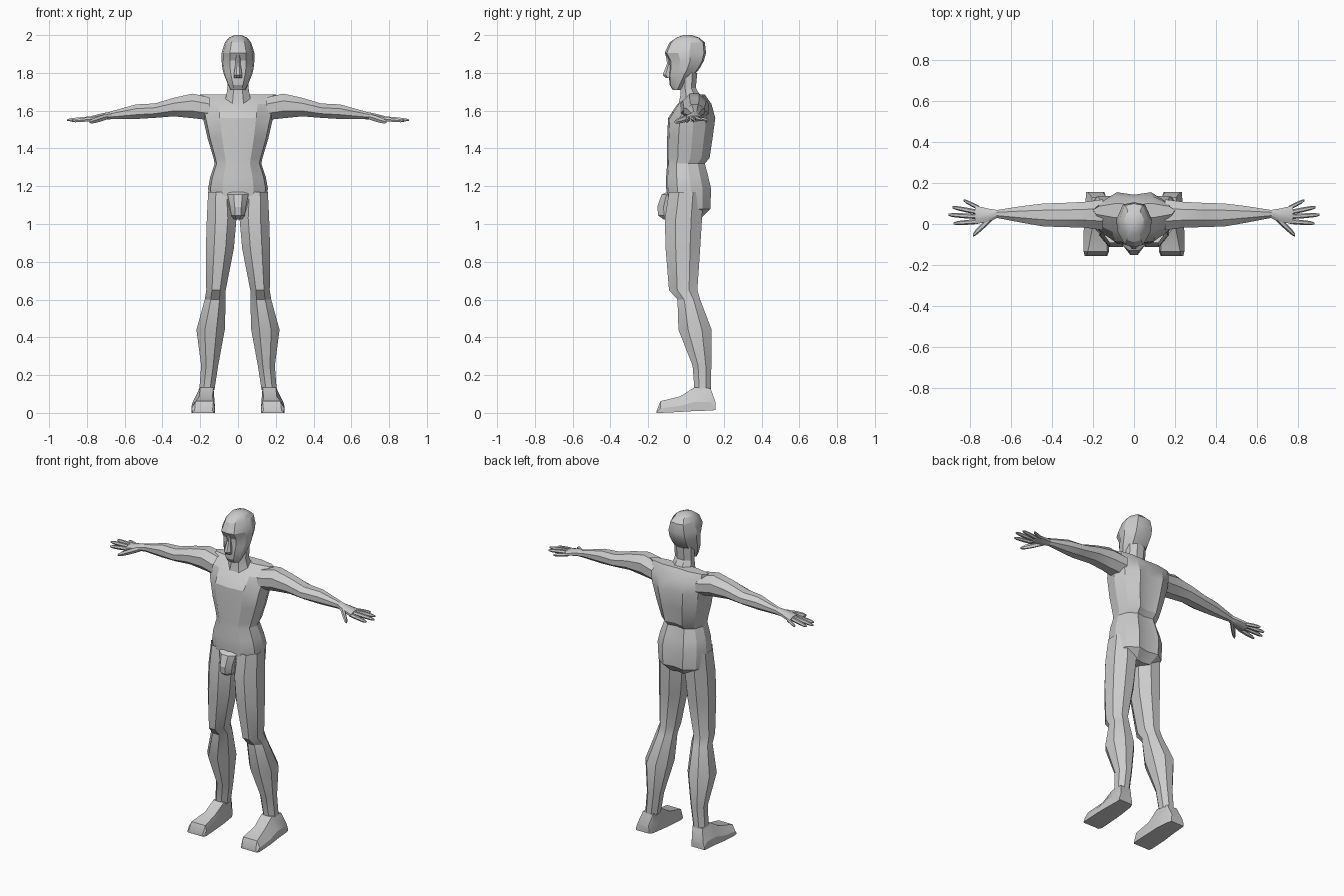
import bpy, bmesh, math

# Unit cross-sections spanning -1..1
OCT = [(math.cos(a) / math.cos(math.pi / 8), math.sin(a) / math.cos(math.pi / 8))
       for a in [math.pi / 8 + i * math.pi / 4 for i in range(8)]]
HEX = [(math.cos(i * math.pi / 3), math.sin(i * math.pi / 3)) for i in range(6)]


def symmetric(half):
    """Complete a half section running from front centre to back centre."""
    return half + [(-u, v) for u, v in reversed(half[1:-1])]


TRUNK = symmetric([(0, -1), (.52, -.92), (.92, -.5), (1, .1), (.85, .62), (.45, 1), (0, .9)])
SKULL = symmetric([(0, -1), (.5, -.9), (.9, -.35), (1, .2), (.62, .9), (0, 1)])


def ring_z(sec, z, x0, x1, y0, y1):
    return [((x0 + x1) / 2 + u * (x1 - x0) / 2, (y0 + y1) / 2 + v * (y1 - y0) / 2, z) for u, v in sec]


def ring_x(sec, x, y0, y1, z0, z1):
    return [(x, (y0 + y1) / 2 + u * (y1 - y0) / 2, (z0 + z1) / 2 + v * (z1 - z0) / 2) for u, v in sec]


def loft(name, rings, mirror=False, caps=(True, True)):
    bm = bmesh.new()
    loops = [[bm.verts.new(p) for p in r] for r in rings]
    for a, b in zip(loops, loops[1:]):
        for i in range(len(a)):
            j = (i + 1) % len(a)
            bm.faces.new((a[i], a[j], b[j], b[i]))
    if caps[0]:
        bm.faces.new(loops[0])
    if caps[1]:
        bm.faces.new(loops[-1])
    bmesh.ops.recalc_face_normals(bm, faces=bm.faces)
    me = bpy.data.meshes.new(name)
    bm.to_mesh(me)
    bm.free()
    ob = bpy.data.objects.new(name, me)
    bpy.context.collection.objects.link(ob)
    if mirror:
        ob.modifiers.new("Mirror", 'MIRROR').use_mirror_merge = False
    bpy.ops.object.select_all(action='DESELECT')
    ob.select_set(True)
    bpy.context.view_layer.objects.active = ob
    bpy.ops.object.shade_smooth_by_angle(angle=math.radians(25))
    return ob


# Torso: z, half width, front y, back y
loft("torso", [ring_z(TRUNK, z, -w, w, f, b) for z, w, f, b in [
    (1.03, .10, -.08, .08), (1.08, .15, -.095, .13), (1.19, .158, -.105, .132),
    (1.25, .147, -.105, .118), (1.32, .123, -.10, .10), (1.35, .13, -.10, .125),
    (1.45, .16, -.10, .14), (1.56, .185, -.095, .155), (1.635, .20, -.045, .135),
    (1.685, .20, .03, .10)]])

# Bulge at the front of the pelvis
loft("pelvis_front", [ring_z(OCT, z, -w, w, f, -.04) for z, w, f in [
    (1.17, .06, -.10), (1.155, .055, -.13), (1.09, .042, -.152), (1.045, .036, -.147), (1.025, .022, -.12)]])

# Neck
loft("neck", [ring_z(OCT, z, -w, w, f, b) for z, w, f, b in [
    (1.63, .075, -.04, .10), (1.68, .062, -.03, .075), (1.72, .056, -.028, .052), (1.80, .058, -.03, .06)]],
    caps=(False, False))

# Head with brow ridge and recessed eye line
loft("head", [ring_z(SKULL, z, -w, w, f, b) for z, w, f, b in [
    (1.71, .038, -.07, -.03), (1.735, .052, -.086, .0), (1.79, .074, -.092, .045),
    (1.82, .082, -.088, .07), (1.865, .087, -.09, .095), (1.905, .087, -.113, .106),
    (1.96, .07, -.088, .10), (1.987, .048, -.05, .07), (2.0, .018, -.015, .03)]])

# Nose
loft("nose", [ring_z(OCT, z, -w, w, f, -.07) for z, w, f in [
    (1.895, .012, -.108), (1.85, .013, -.10), (1.79, .022, -.123), (1.772, .02, -.105)]])

# Legs: z, inner x, outer x, front y, back y
loft("leg", [ring_z(OCT, *r) for r in [
    (1.17, .02, .158, -.09, .09), (1.03, .008, .165, -.112, .085), (.87, .022, .17, -.108, .075),
    (.65, .065, .168, -.09, .06), (.60, .065, .176, -.045, .075), (.44, .07, .22, -.04, .136),
    (.25, .105, .195, .035, .134), (.12, .125, .205, .045, .132)]], mirror=True, caps=(False, False))

# Feet: y, sole x range, sole z, top x range, top z
def foot_ring(y, x0, x1, zb, t0, t1, zt):
    return [(x0, y, zb), (x1, y, zb), (x1, y, (zb + zt) * .4), (t1, y, zt), (t0, y, zt), (x0, y, (zb + zt) * .5)]


loft("foot", [foot_ring(*r) for r in [
    (.155, .145, .235, .015, .15, .225, .06), (.13, .135, .235, .012, .135, .205, .13),
    (.045, .125, .24, .01, .13, .20, .135), (-.03, .123, .245, .005, .135, .205, .088),
    (-.135, .122, .245, 0, .13, .225, .062), (-.155, .13, .24, 0, .135, .23, .012)]], mirror=True)

# Arms: x, front y, back y, low z, high z
loft("arm", [ring_x(OCT, *r) for r in [
    (.15, -.03, .12, 1.55, 1.67), (.24, -.018, .108, 1.56, 1.69), (.34, -.015, .103, 1.57, 1.668),
    (.44, -.012, .10, 1.562, 1.638), (.54, .005, .088, 1.556, 1.633), (.67, .03, .068, 1.555, 1.597)]],
    mirror=True, caps=(False, False))

# Palms
loft("palm", [ring_x(OCT, *r) for r in [
    (.665, .03, .068, 1.555, 1.597), (.71, .01, .075, 1.553, 1.588), (.775, .0, .09, 1.543, 1.572)]],
    mirror=True)

# Fingers and thumb: base, tip and radius
DIGITS = {
    "index_finger": ((.76, .012, 1.557), (.88, .003, 1.545), .012),
    "middle_finger": ((.765, .036, 1.56), (.905, .045, 1.55), .012),
    "ring_finger": ((.765, .058, 1.56), (.885, .082, 1.552), .012),
    "little_finger": ((.755, .078, 1.558), (.83, .115, 1.55), .011),
    "thumb": ((.69, .035, 1.57), (.785, -.055, 1.54), .018),
}
for name, (a, b, r) in DIGITS.items():
    rings = []
    for t, s in [(0, 1), (.5, 1), (.85, .8), (1, .4)]:
        x, y, z = [p + (q - p) * t for p, q in zip(a, b)]
        rings.append(ring_x(HEX, x, y - r * s, y + r * s, z - r * s, z + r * s))
    loft(name, rings, mirror=True)
